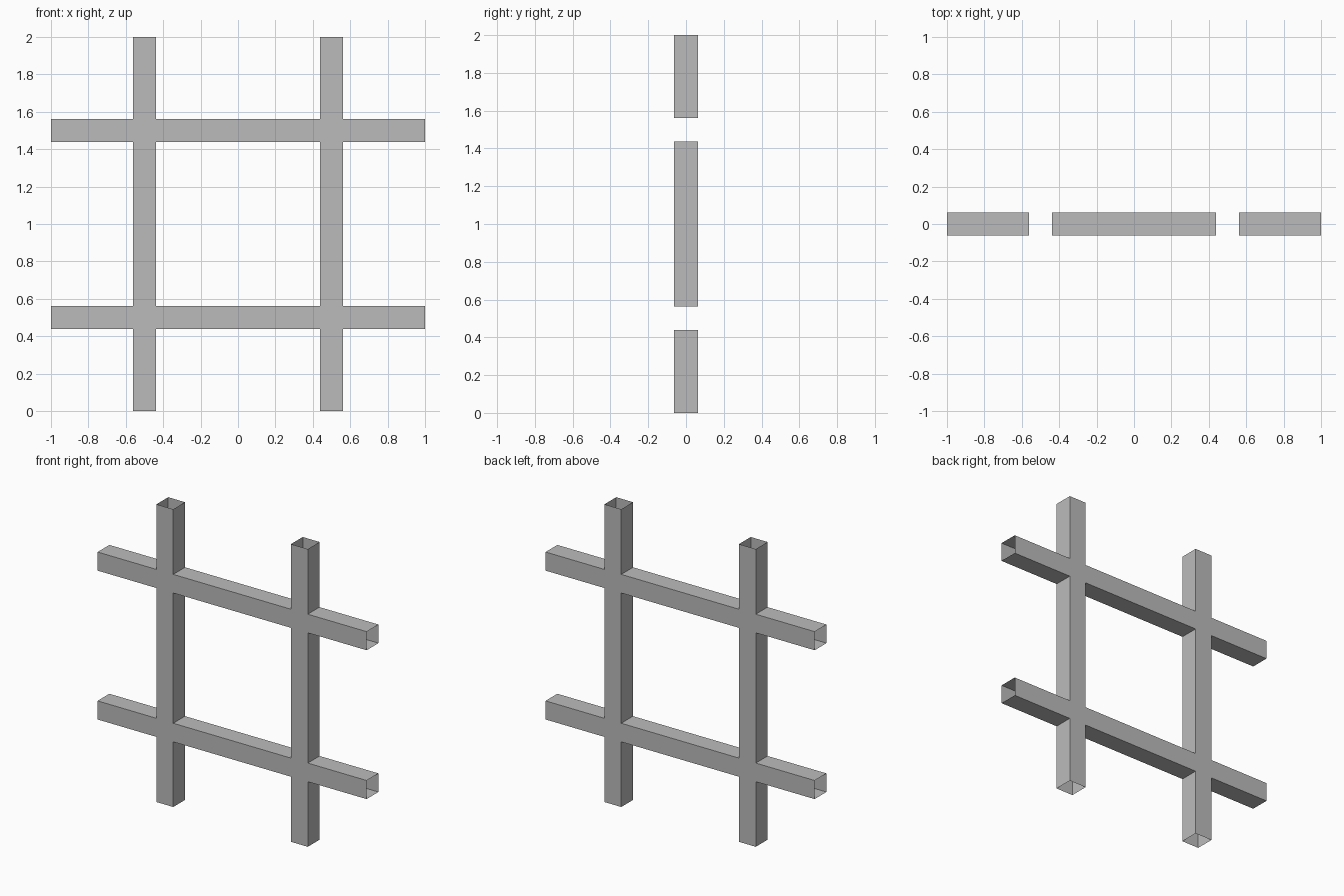
import bpy
import bmesh

cube = bpy.data.objects.get("Cube")
if cube:
    bpy.data.objects.remove(cube, do_unlink=True)

HALF = 0.0625   # half the tube width
# Lines where the tubes start, cross and end
LINES = [-1, -0.5 - HALF, -0.5 + HALF, 0.5 - HALF, 0.5 + HALF, 1]
CELLS = range(5)

# Plain grey material
grey = bpy.data.materials.new("plain grey")
grey.use_nodes = True
colour = (0.5, 0.5, 0.5, 1)
grey.diffuse_color = colour
grey.node_tree.nodes["Principled BSDF"].inputs["Base Color"].default_value = colour

bm = bmesh.new()


def add_face(*corners):
    bm.faces.new([bm.verts.new(c) for c in corners])


def filled(i, j):
    """Odd columns are the upright tubes, odd rows the level ones."""
    return i % 2 == 1 or j % 2 == 1


for i in CELLS:
    for j in CELLS:
        if not filled(i, j):
            continue
        x0, x1 = LINES[i:i + 2]
        z0, z1 = (z + 1 for z in LINES[j:j + 2])
        ring = [(x0, z0), (x1, z0), (x1, z1), (x0, z1)]
        # Front and back faces
        add_face(*[(x, -HALF, z) for x, z in ring])
        add_face(*[(x, HALF, z) for x, z in reversed(ring)])
        # Side walls next to the openings; the outer ends stay open
        neighbours = [(i, j - 1), (i + 1, j), (i, j + 1), (i - 1, j)]
        for k, (ni, nj) in enumerate(neighbours):
            if ni in CELLS and nj in CELLS and not filled(ni, nj):
                (ax, az), (bx, bz) = ring[k], ring[(k + 1) % 4]
                add_face((ax, -HALF, az), (ax, HALF, az),
                         (bx, HALF, bz), (bx, -HALF, bz))

# Weld the faces into one hollow lattice
bmesh.ops.remove_doubles(bm, verts=bm.verts[:], dist=0.0001)
mesh = bpy.data.meshes.new("hollow_tube_lattice")
bm.to_mesh(mesh)
bm.free()
mesh.materials.append(grey)
lattice = bpy.data.objects.new("hollow_tube_lattice", mesh)
bpy.context.collection.objects.link(lattice)
